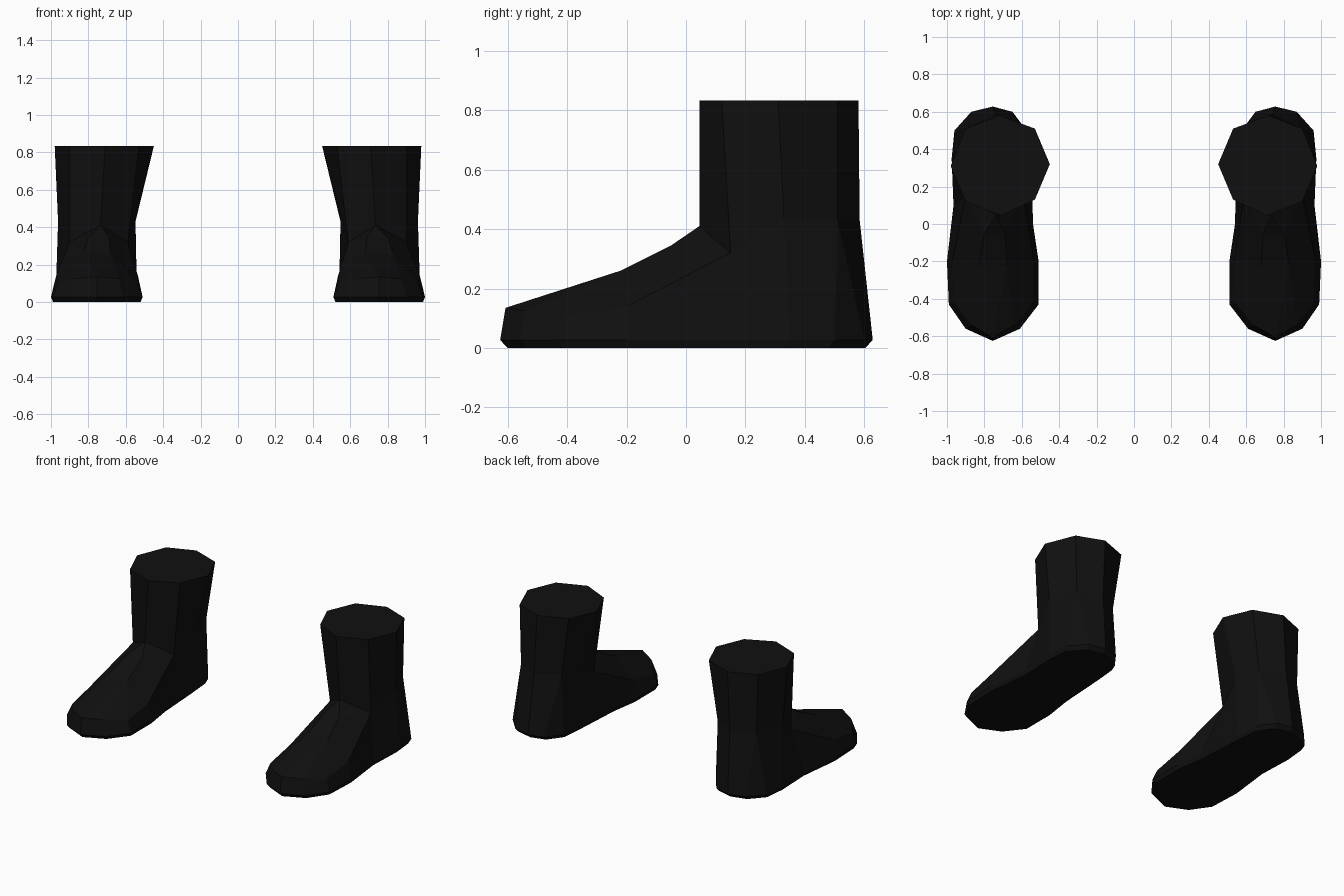
import bpy
import bmesh

if "Cube" in bpy.data.objects:
    bpy.data.objects.remove(bpy.data.objects["Cube"])

Z_TOP = 0.833

leather = bpy.data.materials.new("black leather")
leather.diffuse_color = (0.005, 0.005, 0.005, 1)
leather.use_nodes = True
leather.node_tree.nodes["Principled BSDF"].inputs["Base Color"].default_value = leather.diffuse_color

# Foot outline: inner heel, round the back, outer side, toe tip, inner side
OUTLINE = [(.56, .33), (.575, .5), (.65, .6), (.755, .628), (.87, .6), (.96, .5), (.975, .35),
           (.965, .1), (1.0, -.2), (.99, -.43), (.9, -.56), (.755, -.625),
           (.61, -.56), (.51, -.43), (.51, -.2), (.54, 0)]

# Shaft: top octagon and its narrower ankle octagon
COLLAR = [(.45, .32), (.53, .51), (.72, .58), (.9, .51), (.98, .31), (.9, .12), (.71, .045), (.53, .13)]
ANKLE = [(.548, .33, .43), (.59, .5, .43), (.74, .584, .43), (.89, .51, .43), (.962, .33, .43),
         (.9, .15, .32), (.735, .045, .41), (.59, .15, .32)]

# Upper edge of the foot sides, from outer side round the toe to inner side
RIM = [(.972, -.2, .14), (.96, -.42, .1), (.87, -.54, .125), (.755, -.607, .135),
       (.64, -.54, .125), (.54, -.42, .1), (.535, -.2, .14)]

# Instep ridge points: upper outer, upper inner, lower outer, lower inner
INSTEP = [(.8, -.05, .345), (.69, -.05, .345), (.83, -.22, .26), (.68, -.22, .26)]

# Which ankle corner each heel point rises to
HEEL_TO_ANKLE = [0, 1, 1, 2, 3, 3, 4]


def build_boot(name, side):
    bm = bmesh.new()

    def verts(points):
        return [bm.verts.new((side * x, y, z)) for x, y, z in points]

    def face(*vs):
        vs = list(dict.fromkeys(vs))      # drop repeated corners
        if len(vs) > 2:
            bm.faces.new(vs)

    def bridge(lower, upper):
        n = len(lower)
        for i in range(n):
            j = (i + 1) % n
            face(lower[i], lower[j], upper[j], upper[i])

    sole = verts([(.755 + (x - .755) * .955, y * .96, 0) for x, y in OUTLINE])
    welt = verts([(x, y, .027) for x, y in OUTLINE])
    ankle = verts(ANKLE)
    collar = verts([(x, y, Z_TOP) for x, y in COLLAR])
    rim = verts(RIM)
    m2o, m2i, m3o, m3i = verts(INSTEP)

    # Sole, foot sides, shaft and closed top
    face(*sole)
    bridge(sole, welt)
    upper = [ankle[k] for k in HEEL_TO_ANKLE] + [ankle[5]] + rim + [ankle[7]]
    bridge(welt, upper)
    bridge(ankle, collar)
    face(*collar)

    # Sloping top of the foot
    front = ankle[6]
    face(front, m2o, m2i)
    face(m2o, m3o, m3i, m2i)
    for corner, a, b, r in ((ankle[5], m2o, m3o, rim[:4]), (ankle[7], m2i, m3i, rim[:2:-1])):
        face(front, corner, a)
        face(a, corner, r[0], b)
        for p, q in zip(r, r[1:]):
            face(b, p, q)
    face(m3o, rim[3], m3i)

    bmesh.ops.recalc_face_normals(bm, faces=bm.faces)
    mesh = bpy.data.meshes.new(name)
    bm.to_mesh(mesh)
    bm.free()
    mesh.materials.append(leather)
    bpy.context.collection.objects.link(bpy.data.objects.new(name, mesh))


build_boot("right_boot", 1)
build_boot("left_boot", -1)
